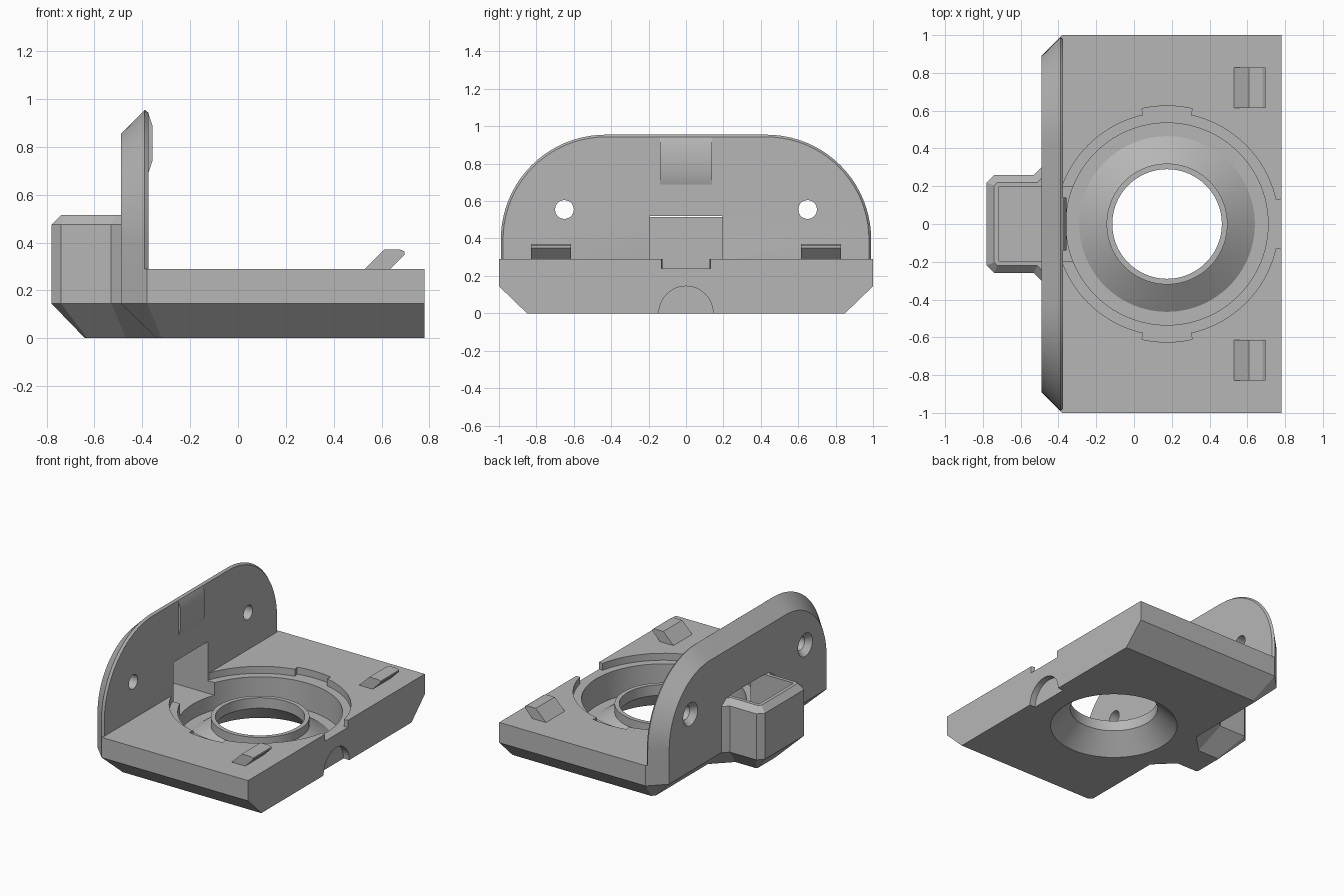
import bpy, bmesh, math
from mathutils import Vector

cube = bpy.data.objects.get("Cube")
if cube:
    bpy.data.objects.remove(cube, do_unlink=True)

grey = bpy.data.materials.new("plain_grey")
grey.use_nodes = True
COLOUR = (0.47, 0.47, 0.47, 1)
grey.diffuse_color = COLOUR
grey.node_tree.nodes["Principled BSDF"].inputs["Base Color"].default_value = COLOUR

CX = 0.175      # centre of the round opening
TOP = 0.29      # top of the base plate
MID = 0.145     # top of the lower bevel
SEG = 96


def loft(name, rings, closed=False):
    """Skin matching rings of points; cap the ends, or join last to first."""
    bm = bmesh.new()
    rows = [[bm.verts.new(p) for p in ring] for ring in rings]
    pairs = list(zip(rows, rows[1:]))
    if closed:
        pairs.append((rows[-1], rows[0]))
    else:
        bm.faces.new(rows[0])
        bm.faces.new(rows[-1])
    for a, b in pairs:
        for i in range(len(a)):
            j = (i + 1) % len(a)
            bm.faces.new((a[i], a[j], b[j], b[i]))
    bmesh.ops.recalc_face_normals(bm, faces=bm.faces)
    mesh = bpy.data.meshes.new(name)
    bm.to_mesh(mesh)
    bm.free()
    mesh.materials.append(grey)
    ob = bpy.data.objects.new(name, mesh)
    bpy.context.collection.objects.link(ob)
    return ob


def flat(half, z):
    """Mirror a half outline across y = 0 at height z."""
    return [(x, y, z) for x, y in half] + [(x, -y, z) for x, y in reversed(half)]


def circle_z(r, z):
    return [(CX + r * math.cos(math.tau * i / SEG), r * math.sin(math.tau * i / SEG), z)
            for i in range(SEG)]


def circle_x(r, x, y, z, n=48):
    return [(x, y + r * math.cos(math.tau * i / n), z + r * math.sin(math.tau * i / n))
            for i in range(n)]


def box(name, x0, x1, y0, y1, z0, z1):
    return loft(name, [[(x0, y0, z), (x1, y0, z), (x1, y1, z), (x0, y1, z)] for z in (z0, z1)])


def combine(target, tool, operation):
    """Apply a boolean and remove the tool."""
    tool.hide_render = True
    mod = target.modifiers.new(operation, 'BOOLEAN')
    mod.operation = operation
    mod.solver = 'EXACT'
    mod.object = tool
    bpy.context.view_layer.objects.active = target
    bpy.ops.object.modifier_apply(modifier=mod.name)
    bpy.data.objects.remove(tool, do_unlink=True)


# Base plate with bevelled underside, including the foot of the rear box
foot = [(0.78, 1), (-0.38, 1), (-0.49, 0.89), (-0.49, 0.30),
        (-0.53, 0.26), (-0.74, 0.26), (-0.78, 0.22)]
sole = [(0.78, 0.85), (-0.318, 0.85), (-0.34, 0.828), (-0.34, 0.238),
        (-0.468, 0.11), (-0.63, 0.11), (-0.64, 0.10)]
body = loft("bracket_body", [flat(sole, 0), flat(foot, MID), flat(foot, TOP)])

# Round opening, shallow step and three locking notches
combine(body, loft("opening_cutter", [circle_z(0.535, -0.1), circle_z(0.535, 0.5)]), 'DIFFERENCE')
combine(body, loft("step_cutter", [circle_z(0.59, 0.24), circle_z(0.59, 0.5)]), 'DIFFERENCE')
for middle in (0, math.pi / 2, -math.pi / 2):
    arc = [middle + 0.215 * (k / 6 - 1) for k in range(13)]
    sector = [(CX, 0)] + [(CX + 0.625 * math.cos(a), 0.625 * math.sin(a)) for a in arc]
    combine(body, loft("notch_cutter", [[(x, y, z) for x, y in sector] for z in (0.24, 0.5)]),
            'DIFFERENCE')

# Half-round pocket low on the open edge
combine(body, loft("pocket_cutter", [circle_x(0.145, x, 0, 0) for x in (0.735, 0.9)]), 'DIFFERENCE')


# Upright wall with rounded corners, bevelled at the back
def wall_ring(x, inset):
    r = 0.56 - inset
    half = [(0.43 + r * math.cos(a), 0.395 + r * math.sin(a))
            for a in [math.pi / 2 * k / 20 for k in range(21)]]
    half = [(half[0][0], 0.2)] + half
    return [(x, y, z) for y, z in half] + [(x, -y, z) for y, z in reversed(half)]


wall = loft("upright_wall", [wall_ring(-0.49, 0.1), wall_ring(-0.39, 0), wall_ring(-0.375, 0.012)])
combine(body, wall, 'UNION')

# Rear box with bevelled rim
lower = [(-0.48, 0.31)] + foot[4:]
rim = [(-0.48, 0.253), (-0.513, 0.22), (-0.723, 0.22), (-0.74, 0.203)]
combine(body, loft("rear_box", [flat(lower, 0.2), flat(lower, 0.475), flat(rim, 0.515)]), 'UNION')

# Channel through the box and wall into the opening
combine(body, box("channel_cutter", -0.715, -0.3, -0.195, 0.195, 0.15, 0.52), 'DIFFERENCE')

# Countersunk screw holes
for side in (-1, 1):
    rings = [circle_x(r, x, side * 0.65, 0.555) for x, r in
             ((-0.5, 0.09), (-0.45, 0.05), (-0.3, 0.05))]
    combine(body, loft("screw_cutter", rings), 'DIFFERENCE')

# Raised pad near the top of the wall
pad = [(-0.39, 0.69), (-0.375, 0.69), (-0.358, 0.74), (-0.358, 0.89), (-0.375, 0.94), (-0.39, 0.94)]
wall_pad = loft("wall_pad", [[(x, y, z) for x, z in pad] for y in (-0.14, 0.14)])

# Conical seat and collar, turned around the opening
section = [(0.535, 0), (0.42, 0), (0.29, 0.13), (0.29, 0.205), (0.32, 0.205),
           (0.32, 0.145), (0.465, 0.045), (0.535, 0.045)]
seat = loft("conical_seat", [circle_z(r, z) for r, z in section], closed=True)

# Two slanted hooks on the plate
hook = [(0.52, 0.28), (0.61, 0.37), (0.68, 0.37), (0.697, 0.362), (0.697, 0.35), (0.627, 0.28)]
hooks = [loft("hook_" + label, [[(x, side * y, z) for x, z in hook] for y in (0.615, 0.828)])
         for label, side in (("left", 1), ("right", -1))]

# Smooth the round surfaces, keep edges crisp
bpy.ops.object.select_all(action='DESELECT')
for ob in [body, wall_pad, seat] + hooks:
    ob.select_set(True)
bpy.context.view_layer.objects.active = body
bpy.ops.object.shade_smooth_by_angle(angle=math.radians(25))
